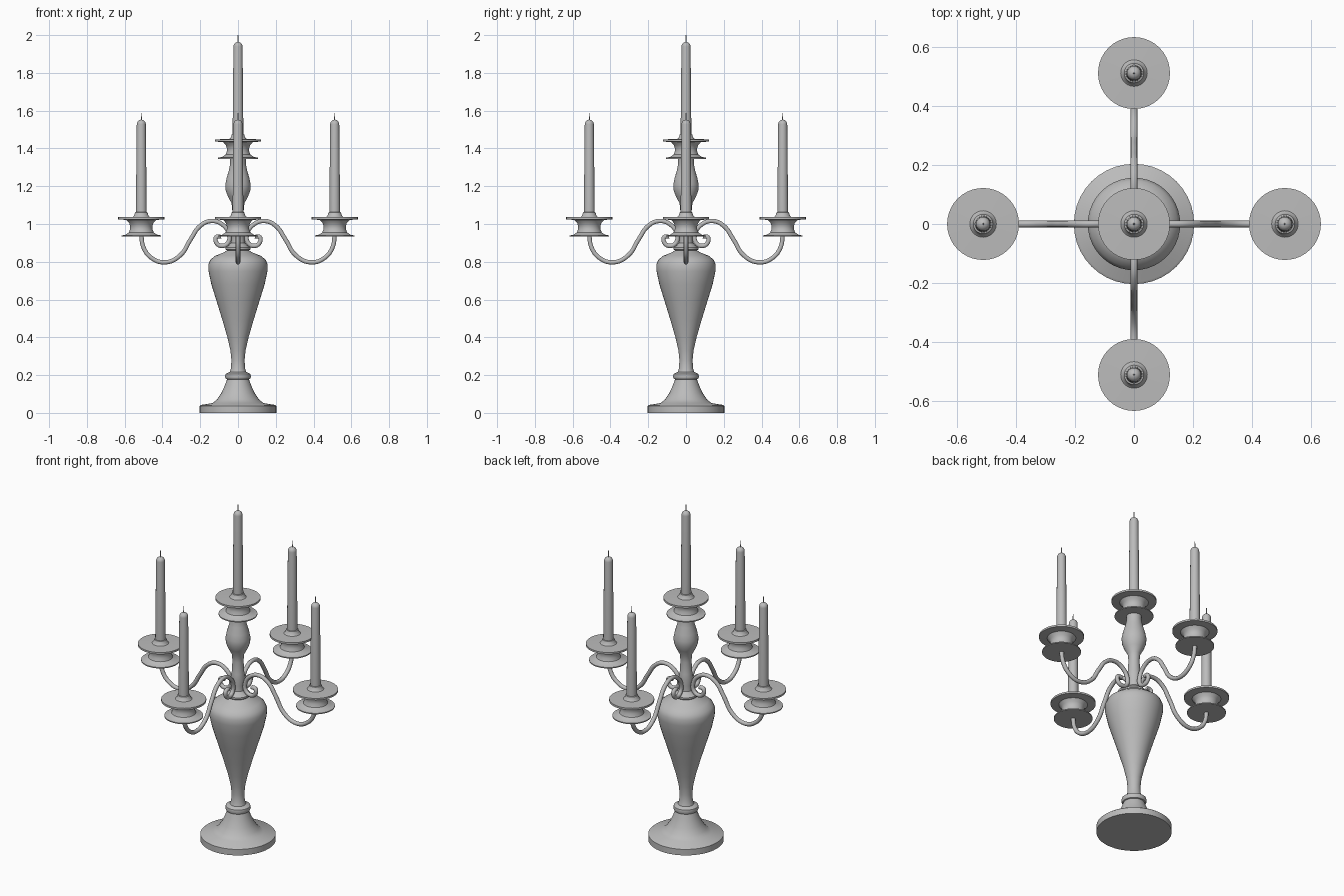
import bpy
import math

cube = bpy.data.objects.get("Cube")
if cube:
    bpy.data.objects.remove(cube, do_unlink=True)

grey = bpy.data.materials.new("satin grey")
grey.use_nodes = True
grey.diffuse_color = (0.5, 0.5, 0.5, 1)
grey.node_tree.nodes["Principled BSDF"].inputs["Base Color"].default_value = (0.5, 0.5, 0.5, 1)

SIDES = 40


def finish(obj):
    obj.data.materials.append(grey)
    bpy.ops.object.select_all(action='DESELECT')
    obj.select_set(True)
    bpy.context.view_layer.objects.active = obj
    if obj.type == 'MESH':
        bpy.ops.object.shade_smooth_by_angle(angle=math.radians(35))
    return obj


def lathe(name, profile, at=(0, 0, 0), sides=SIDES):
    """Turn a list of (radius, height) points into a closed solid."""
    verts, faces = [], []
    for r, z in profile:
        for i in range(sides):
            a = 2 * math.pi * i / sides
            verts.append((r * math.cos(a), r * math.sin(a), z))
    for k in range(len(profile) - 1):
        for i in range(sides):
            j = (i + 1) % sides
            a, b = k * sides, (k + 1) * sides
            faces.append((a + i, a + j, b + j, b + i))
    faces.append(tuple(reversed(range(sides))))
    faces.append(tuple(range(len(verts) - sides, len(verts))))
    mesh = bpy.data.meshes.new(name)
    mesh.from_pydata(verts, [], faces)
    obj = bpy.data.objects.new(name, mesh)
    obj.location = at
    bpy.context.collection.objects.link(obj)
    return finish(obj)


def candle(name, at, height):
    r = 0.024
    dome = [(r * math.cos(t * math.pi / 12), height - r + r * math.sin(t * math.pi / 12))
            for t in range(6)]
    lathe(name, [(0.029, 0)] + dome + [(0.003, height)], at, 24)
    x, y, z = at
    lathe(name + "_wick", [(0.003, 0), (0.002, 0.04)], (x, y, z + height - 0.004), 8)


def holder(name, at):
    """Spool-shaped cup with a drip plate and a collar."""
    lathe(name, [(0.105, 0), (0.105, 0.006), (0.085, 0.01), (0.066, 0.022), (0.059, 0.04),
                 (0.059, 0.055), (0.064, 0.072), (0.078, 0.088), (0.122, 0.092),
                 (0.122, 0.103), (0.045, 0.105), (0.038, 0.112), (0.033, 0.128),
                 (0.028, 0.13)], at)


# Round foot, knop and vase-shaped body
lathe("base", [(0.204, 0), (0.204, 0.036), (0.196, 0.042), (0.135, 0.052), (0.11, 0.072),
               (0.088, 0.105), (0.07, 0.145), (0.058, 0.178), (0.045, 0.18)])
lathe("knop", [(0.05, 0.174), (0.064, 0.18), (0.069, 0.192), (0.066, 0.206),
               (0.052, 0.213), (0.04, 0.218)])
lathe("vase_body", [(0.046, 0.21), (0.037, 0.235), (0.035, 0.28), (0.04, 0.33),
                    (0.056, 0.4), (0.082, 0.49), (0.113, 0.59), (0.141, 0.68),
                    (0.156, 0.75), (0.157, 0.785), (0.147, 0.81), (0.12, 0.832),
                    (0.075, 0.85), (0.058, 0.86), (0.066, 0.866), (0.066, 0.876),
                    (0.05, 0.885), (0.038, 0.9)])

# Central stem with bulb
lathe("upper_stem", [(0.038, 0.89), (0.034, 0.93), (0.04, 0.97), (0.034, 1.0),
                     (0.03, 1.07), (0.034, 1.11), (0.053, 1.145), (0.066, 1.18),
                     (0.067, 1.21), (0.06, 1.245), (0.048, 1.285), (0.041, 1.32),
                     (0.042, 1.345)])
holder("top_holder", (0, 0, 1.345))
candle("top_candle", (0, 0, 1.44), 0.524)

# Four scrolled arms, each with a holder and candle
REACH = 0.512
path = [(0.09, 0.934), (0.115, 0.93), (0.114, 0.9), (0.085, 0.884), (0.053, 0.9),
        (0.048, 0.945), (0.08, 0.995), (0.14, 1.016), (0.2, 0.99), (0.25, 0.92),
        (0.305, 0.835), (0.385, 0.797), (0.46, 0.822), (0.502, 0.88), (REACH, 0.94)]
for side, turn in (("left", 0), ("back", 90), ("right", 180), ("front", 270)):
    c, s = math.cos(math.radians(turn)), math.sin(math.radians(turn))
    curve = bpy.data.curves.new(side + "_arm", 'CURVE')
    curve.dimensions = '3D'
    curve.bevel_depth = 0.012
    curve.bevel_resolution = 3
    curve.resolution_u = 6
    curve.use_fill_caps = True
    spline = curve.splines.new('BEZIER')
    spline.bezier_points.add(len(path) - 1)
    for point, (r, z) in zip(spline.bezier_points, path):
        point.co = (r * c, r * s, z)
        point.handle_left_type = point.handle_right_type = 'AUTO'
    arm = bpy.data.objects.new(side + "_arm", curve)
    bpy.context.collection.objects.link(arm)
    finish(arm)
    holder(side + "_holder", (REACH * c, REACH * s, 0.933))
    candle(side + "_candle", (REACH * c, REACH * s, 1.03), 0.522)
